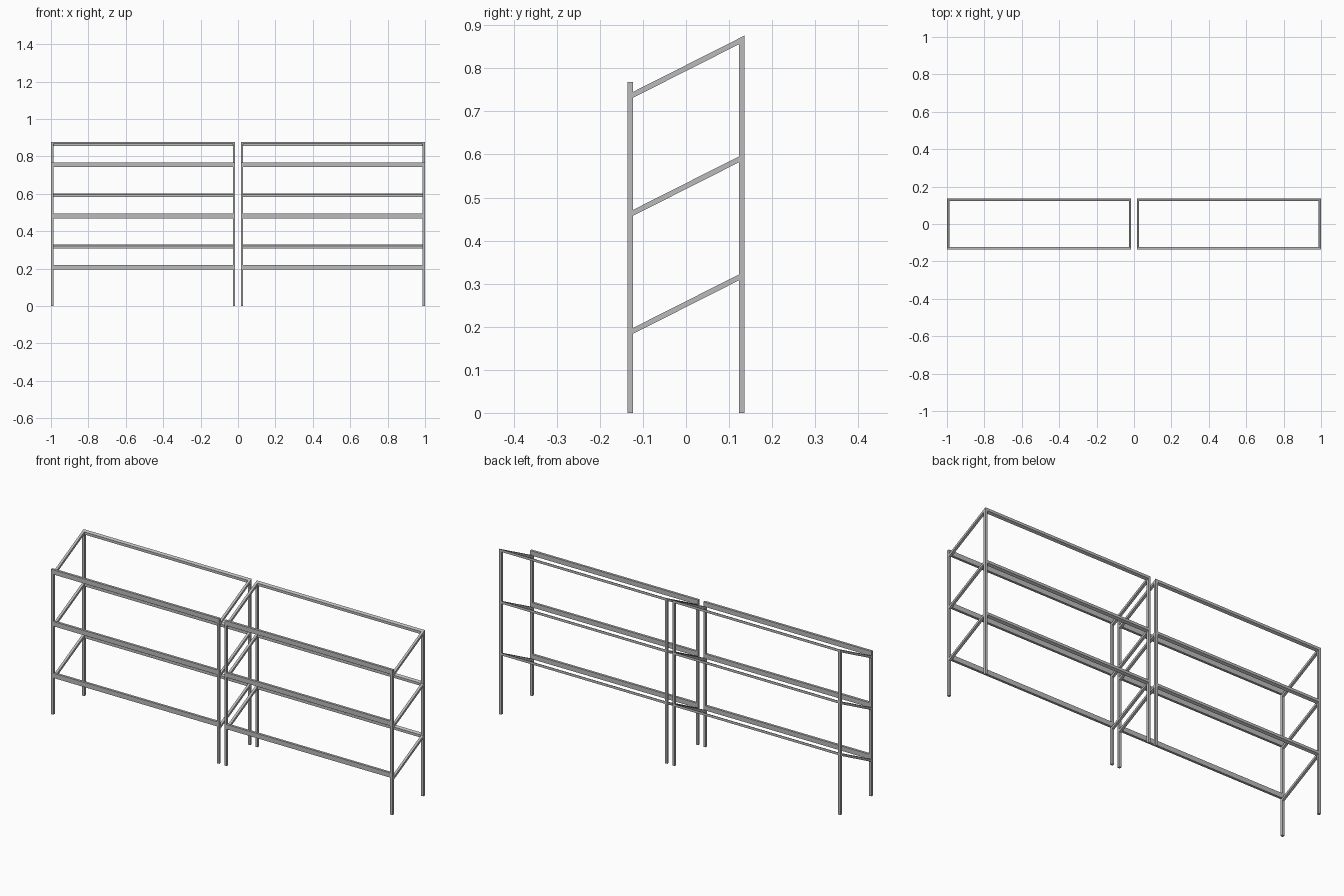
import bpy
import bmesh

cube = bpy.data.objects.get("Cube")
if cube:
    bpy.data.objects.remove(cube, do_unlink=True)

steel = bpy.data.materials.new("grey_steel")
steel.use_nodes = True
colour = (0.5, 0.5, 0.5, 1)
steel.diffuse_color = colour
steel.node_tree.nodes["Principled BSDF"].inputs["Base Color"].default_value = colour

T = 0.013                        # tube thickness
X_IN, X_OUT = 0.015, 1.0         # one bay, mirrored for the other
Y = 0.136                        # half depth
SLOPE = 0.505
TOP = 0.876                      # highest back corner
TILTED_T = 0.0137                # vertical thickness of a sloping tube
FRONT_TOP = 0.768
RAIL_H = 0.025
TIER_STEP = 0.274


def slope_z(y, drop):
    return TOP - drop - (Y - y) * SLOPE


def prism(name, x0, x1, profile):
    """Extrude a (y, z) profile along x and mirror it to the other bay."""
    bm = bmesh.new()
    face = bm.faces.new([bm.verts.new((x0, y, z)) for y, z in profile])
    out = bmesh.ops.extrude_face_region(bm, geom=[face])
    moved = [v for v in out["geom"] if isinstance(v, bmesh.types.BMVert)]
    bmesh.ops.translate(bm, verts=moved, vec=(x1 - x0, 0, 0))
    bmesh.ops.recalc_face_normals(bm, faces=bm.faces[:])
    mesh = bpy.data.meshes.new(name)
    bm.to_mesh(mesh)
    bm.free()
    mesh.materials.append(steel)
    obj = bpy.data.objects.new(name, mesh)
    bpy.context.collection.objects.link(obj)
    mirror = obj.modifiers.new("other_bay", "MIRROR")
    mirror.use_mirror_merge = False


def sloped(y0, y1, drop):
    """Parallelogram profile following the shelf slope."""
    a, b = slope_z(y0, drop), slope_z(y1, drop)
    return [(y0, a - TILTED_T), (y1, b - TILTED_T), (y1, b), (y0, a)]


# Uprights and sloping side rails at both ends of the bay
for side, x0 in (("inner", X_IN), ("outer", X_OUT - T)):
    x1 = x0 + T
    prism(side + "_front_post", x0, x1,
          [(-Y, 0), (-Y + T, 0), (-Y + T, FRONT_TOP), (-Y, FRONT_TOP)])
    prism(side + "_back_post", x0, x1,
          [(Y - T, 0), (Y, 0), (Y, TOP), (Y - T, slope_z(Y - T, 0))])
    for tier in range(3):
        prism(f"{side}_side_rail_{tier + 1}", x0, x1,
              sloped(-Y + T, Y - T, tier * TIER_STEP))

# Long rails between the uprights
for tier in range(3):
    drop = tier * TIER_STEP
    top = FRONT_TOP - drop
    prism(f"front_rail_{tier + 1}", X_IN + T, X_OUT - T,
          [(-Y, top - RAIL_H), (-Y + T, top - RAIL_H), (-Y + T, top), (-Y, top)])
    prism(f"back_rail_{tier + 1}", X_IN + T, X_OUT - T, sloped(Y - T, Y, drop))
